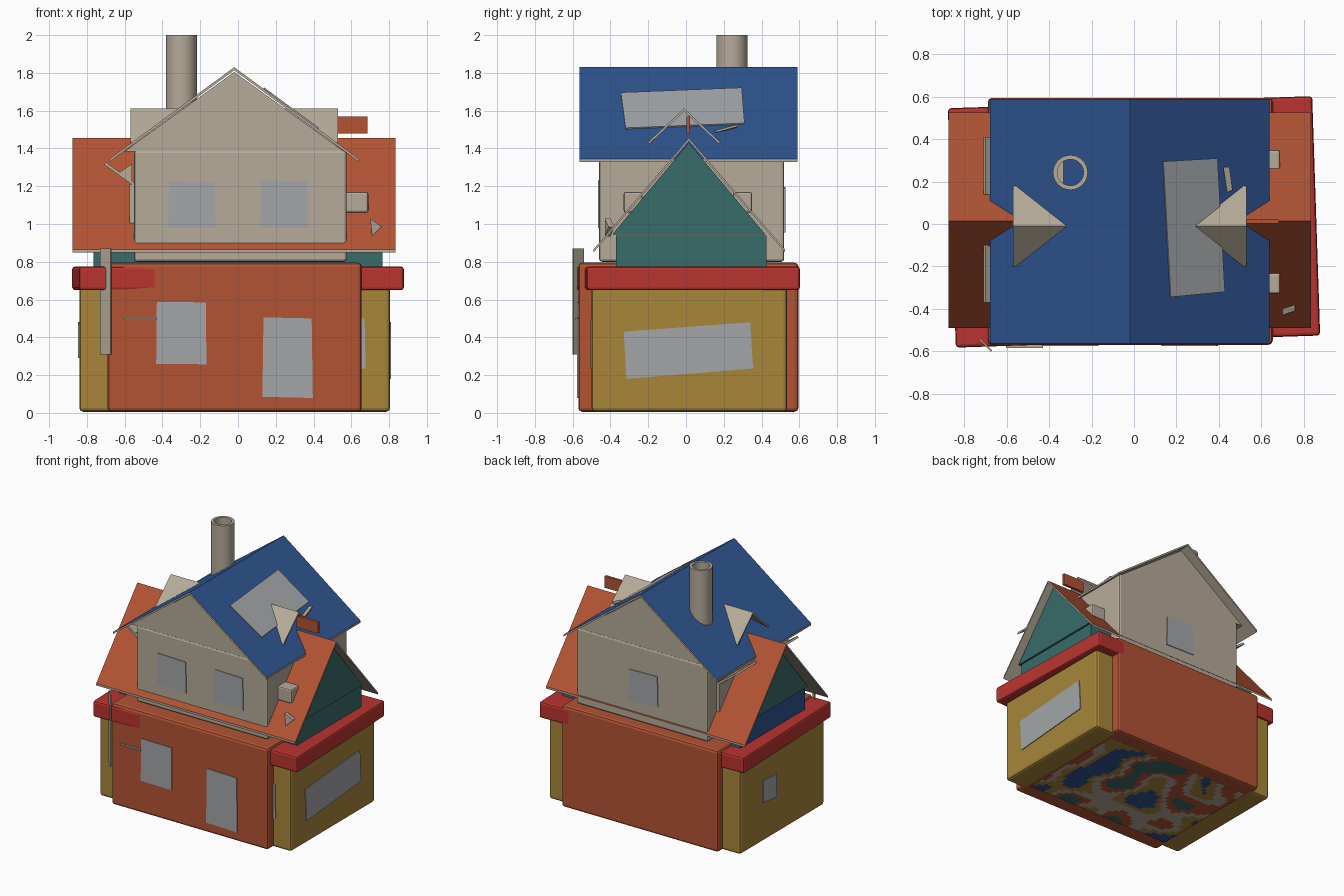
import bpy, bmesh, math
from mathutils import Vector, Matrix, noise

if "Cube" in bpy.data.objects:
    bpy.data.objects.remove(bpy.data.objects["Cube"])


def material(name, rgb):
    m = bpy.data.materials.new(name)
    m.use_nodes = True
    lin = [(c / 255 / 12.92 if c < 11 else ((c / 255 + 0.055) / 1.055) ** 2.4) for c in rgb]
    m.diffuse_color = (*lin, 1)
    m.node_tree.nodes["Principled BSDF"].inputs["Base Color"].default_value = (*lin, 1)
    return m


ORANGE = material("brick orange", (178, 83, 52))
RED = material("trim red", (186, 52, 48))
YELLOW = material("ochre yellow", (168, 134, 58))
CREAM = material("warm cream", (182, 171, 153))
TEAL = material("dark teal", (56, 108, 104))
BLUE = material("roof blue", (47, 84, 144))
GLASS = material("window grey", (163, 166, 168))


def finish(name, bm, mats, rule=None):
    bmesh.ops.recalc_face_normals(bm, faces=bm.faces)
    bm.normal_update()
    if rule:
        for f in bm.faces:
            f.material_index = int(rule(f))
    me = bpy.data.meshes.new(name)
    bm.to_mesh(me)
    bm.free()
    for m in mats:
        me.materials.append(m)
    ob = bpy.data.objects.new(name, me)
    bpy.context.collection.objects.link(ob)
    return ob


def box(name, lo, hi, mats, bevel=0.0, turn=0, rule=None):
    lo, hi = Vector(lo), Vector(hi)
    bm = bmesh.new()
    bmesh.ops.create_cube(bm, size=1, matrix=Matrix.Translation((lo + hi) / 2)
                          @ Matrix.Rotation(math.radians(turn), 4, "Z")
                          @ Matrix.Diagonal((*(hi - lo), 1)))
    if bevel:
        bmesh.ops.bevel(bm, geom=bm.edges[:], offset=bevel, segments=2,
                        profile=0.5, affect="EDGES")
    return finish(name, bm, mats, rule)


def solid(name, points, offset, mats, rule=None):
    """Polygon swept along an offset vector."""
    bm = bmesh.new()
    face = bm.faces.new([bm.verts.new(p) for p in points])
    new = bmesh.ops.extrude_face_region(bm, geom=[face])["geom"]
    bmesh.ops.translate(bm, vec=offset,
                        verts=[v for v in new if isinstance(v, bmesh.types.BMVert)])
    return finish(name, bm, mats, rule)


def prism(name, axis, lo, hi, profile, mats, rule=None):
    if axis == "x":
        return solid(name, [(lo, u, z) for u, z in profile], (hi - lo, 0, 0), mats, rule)
    return solid(name, [(u, lo, z) for u, z in profile], (0, hi - lo, 0), mats, rule)


def gable_roof(name, axis, lo, hi, left, ridge, right, top):
    """Thin folded roof: coloured on top, cream underneath and at the edges."""
    t = 0.016
    under = [(u, z - t) for u, z in (right, ridge, left)]
    prism(name, axis, lo, hi, [left, ridge, right] + under, [CREAM, top],
          lambda f: f.normal.z > 0.3)


# Ground floor: two crossing blocks and the slightly turned trim band
box("main_block", (-0.69, -0.57, 0.006), (0.655, 0.595, 0.795), [ORANGE], 0.02)
box("wing_block", (-0.84, -0.5, 0.006), (0.805, 0.535, 0.67), [YELLOW], 0.02)
box("trim_band", (-0.86, -0.555, 0.65), (0.86, 0.575, 0.775), [RED], 0.015, turn=1.9)

# Mottled underside
bm = bmesh.new()
bmesh.ops.create_grid(bm, x_segments=40, y_segments=28, size=1,
                      matrix=Matrix.Translation((-0.02, 0.02, 0))
                      @ Matrix.Diagonal((0.64, 0.46, 1, 1)))


def blotch(f):
    n = noise.noise(f.calc_center_median() * 3.5)
    return 0 if abs(n) < 0.1 else 1 if n > 0.3 else 2 if n > 0 else 3 if n < -0.3 else 4


floor = finish("floor_patches", bm, [CREAM, TEAL, ORANGE, BLUE, YELLOW], blotch)
floor.data.flip_normals()

# Upper storey with its front-to-back gable
box("upper_block", (-0.55, -0.46, 0.8), (0.575, 0.52, 1.39), [CREAM], 0.015)
prism("upper_gable", "y", -0.455, 0.515, [(-0.6, 1.385), (-0.02, 1.805), (0.56, 1.385)], [CREAM])

# Side wings: low wall and triangular gable ends
box("wing_wall", (-0.765, -0.37, 0.76), (0.765, 0.425, 0.94), [TEAL, BLUE],
    rule=lambda f: f.normal.x < -0.5)
prism("wing_gable", "x", -0.775, 0.775, [(-0.39, 0.945), (0.015, 1.43), (0.42, 0.945)], [TEAL])

# Roofs
gable_roof("side_roof", "x", -0.875, 0.835, (-0.49, 0.865), (0.015, 1.455), (0.525, 0.865), ORANGE)
gable_roof("upper_roof", "y", -0.565, 0.59, (-0.68, 1.345), (-0.02, 1.83), (0.64, 1.345), BLUE)
gable_roof("dormer_roof", "x", -0.57, 0.53, (-0.2, 1.435), (-0.01, 1.612), (0.18, 1.435), CREAM)
box("dormer_fin", (0.5, 0.002, 1.48), (0.685, 0.022, 1.57), [ORANGE])

# Hollow chimney
bm = bmesh.new()
bmesh.ops.create_cone(bm, cap_ends=True, segments=40, radius1=0.082, radius2=0.082, depth=0.55,
                      matrix=Matrix.Translation((-0.3, 0.243, 1.725)))
cap = max(bm.faces, key=lambda f: f.calc_center_median().z)
bmesh.ops.inset_region(bm, faces=[cap], thickness=0.02)
well = bmesh.ops.extrude_face_region(bm, geom=[cap])["geom"]
bmesh.ops.translate(bm, vec=(0, 0, -0.4), verts=[v for v in well if isinstance(v, bmesh.types.BMVert)])
bmesh.ops.delete(bm, geom=[cap], context="FACES_ONLY") if cap.is_valid else None
chimney = finish("chimney", bm, [CREAM])
bpy.ops.object.select_all(action="DESELECT")
chimney.select_set(True)
bpy.context.view_layer.objects.active = chimney
bpy.ops.object.shade_smooth_by_angle(angle=math.radians(35))


# Windows: thin plates, slightly crooked
def window_y(name, y, out, x0, x1, z0, z1, skew=0.006):
    solid(name, [(x0 - skew, y, z0), (x1 + skew, y, z0 - skew), (x1, y, z1), (x0, y, z1 + skew)],
          (0, out, 0), [GLASS])


def window_x(name, x, out, corners):
    solid(name, [(x, y, z) for y, z in corners], (out, 0, 0), [GLASS])


window_y("lower_window", -0.57, -0.006, -0.43, -0.17, 0.26, 0.585, 0.003)
window_y("front_door", -0.57, -0.006, 0.135, 0.39, 0.085, 0.5)
window_y("upper_window_right", -0.46, -0.006, -0.365, -0.125, 0.985, 1.22)
window_y("upper_window_left", -0.46, -0.006, 0.125, 0.365, 0.985, 1.225)
window_y("back_window", 0.52, 0.006, -0.12, 0.12, 0.96, 1.19)
window_y("wing_front_window", -0.5, -0.006, 0.45, 0.67, 0.24, 0.5)
window_x("wing_left_window", 0.805, 0.006,
         [(-0.33, 0.43), (0.34, 0.48), (0.355, 0.235), (-0.315, 0.18)])
window_x("wing_right_window", -0.84, -0.006, [(0.09, 0.29), (0.26, 0.31), (0.26, 0.48), (0.09, 0.47)])

# Skylight and its little vent flap on the left slope
def slope_z(x):
    return 1.83 - (x + 0.02) * 0.485 / 0.66


solid("skylight", [(x, y, slope_z(x) - 0.001) for x, y in
                   [(0.135, 0.295), (0.39, 0.31), (0.425, -0.32), (0.17, -0.345)]],
      (0.004, 0, 0.007), [GLASS])
solid("vent_flap", [(0.42, 0.27, 1.51), (0.45, 0.27, 1.515), (0.465, 0.16, 1.485), (0.44, 0.15, 1.48)],
      (0, 0, 0.012), [CREAM])

# Side boxes, awnings and shutters on the upper storey
for side, y0, y1 in (("front", -0.33, -0.23), ("back", 0.25, 0.35)):
    box("wall_box_" + side, (0.56, y0, 1.06), (0.69, y1, 1.17), [CREAM], 0.012)
for side, y0, y1 in (("front", -0.37, -0.1), ("back", 0.14, 0.41)):
    prism("awning_" + side, "y", y0, y1,
          [(-0.55, 1.2), (-0.71, 1.315), (-0.70, 1.328), (-0.55, 1.22)], [CREAM])
    box("shutter_" + side, (-0.575, y0, 0.96), (-0.55, y1, 1.21), [CREAM])
    solid("awning_brace_" + side, [(-0.64, y0, 1.265), (-0.56, y0, 1.32), (-0.56, y0, 1.22)],
          (0, 0.012, 0), [CREAM])

# Loose trim on the front
box("corner_plank", (-0.74, -0.575, 0.31), (-0.66, -0.567, 0.87), [CREAM], turn=-45)
box("front_rail", (-0.605, -0.585, 0.493), (-0.43, -0.568, 0.503), [CREAM])
solid("roof_chip", [(0.7, -0.43, 1.03), (0.76, -0.41, 0.985), (0.71, -0.43, 0.935)],
      (0, 0.03, 0), [CREAM])
